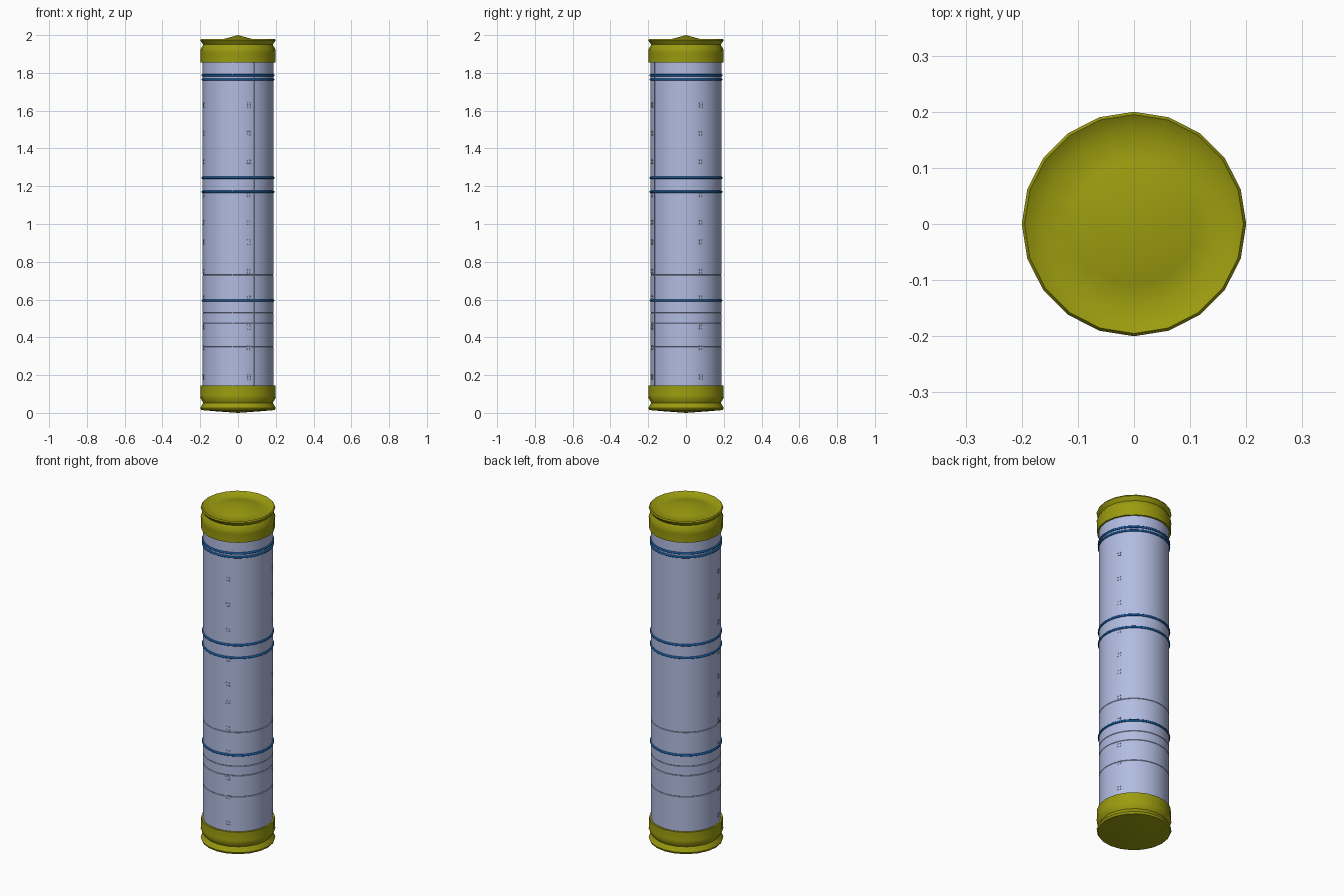
import bpy, bmesh, math
from mathutils import Matrix

cube = bpy.data.objects.get("Cube")
if cube:
    bpy.data.objects.remove(cube, do_unlink=True)


def material(name, rgb):
    m = bpy.data.materials.new(name)
    m.use_nodes = True
    m.diffuse_color = (*rgb, 1)
    m.node_tree.nodes["Principled BSDF"].inputs["Base Color"].default_value = (*rgb, 1)
    return m


olive = material("olive", (0.33, 0.33, 0.005))
lavender = material("pale lavender", (0.44, 0.50, 0.75))
blue = material("deep blue", (0.006, 0.09, 0.31))


def finish(bm, name, mat, angle=30):
    bmesh.ops.recalc_face_normals(bm, faces=bm.faces)
    mesh = bpy.data.meshes.new(name)
    bm.to_mesh(mesh)
    bm.free()
    ob = bpy.data.objects.new(name, mesh)
    bpy.context.collection.objects.link(ob)
    mesh.materials.append(mat)
    bpy.ops.object.select_all(action='DESELECT')
    ob.select_set(True)
    bpy.context.view_layer.objects.active = ob
    bpy.ops.object.shade_smooth_by_angle(angle=math.radians(angle))
    return ob


def lathe(name, profile, sides, mat, angle=30):
    """Spin a (radius, height) profile around the vertical axis."""
    bm = bmesh.new()
    verts = [bm.verts.new((r, 0, z)) for r, z in profile]
    edges = [bm.edges.new(pair) for pair in zip(verts, verts[1:])]
    bmesh.ops.spin(bm, geom=verts + edges, cent=(0, 0, 0), axis=(0, 0, 1),
                   angle=math.tau, steps=sides, use_duplicate=False)
    bmesh.ops.remove_doubles(bm, verts=bm.verts, dist=0.00005)
    return finish(bm, name, mat, angle)


# Tube body with hairline grooves
R = 0.187
profile = [(0, 0.08), (R, 0.08)]
for z in (0.35, 0.475, 0.53, 0.73):
    profile += [(R, z - 0.002), (R - 0.002, z), (R, z + 0.002)]
profile += [(R, 1.92), (0, 1.92)]
lathe("tube_body", profile, 64, lavender)

# End caps with a pinched waist
lathe("top_cap", [(R - 0.004, 1.855), (0.198, 1.855), (0.198, 1.905), (0.2, 1.922),
                  (0.184, 1.950), (0.2, 1.972), (0.195, 1.980), (0.165, 1.961),
                  (0.11, 1.970), (0, 2.0)], 20, olive, 44)
lathe("bottom_cap", [(R - 0.004, 0.145), (0.198, 0.145), (0.198, 0.095), (0.2, 0.080),
                     (0.184, 0.053), (0.2, 0.026), (0.195, 0.015), (0.11, 0.008),
                     (0, 0)], 20, olive, 44)

# Blue bands
for i, z in enumerate((0.595, 1.17, 1.245, 1.765, 1.787)):
    ring = [(R + 0.0065 * math.cos(a), z + 0.0065 * math.sin(a))
            for a in (k * math.tau / 8 for k in range(9))]
    lathe(f"band_{i + 1}", ring, 64, blue, 50)

# Lengthwise seams
bm = bmesh.new()
for azimuth in (-99, -62):
    m = (Matrix.Rotation(math.radians(azimuth), 4, 'Z')
         @ Matrix.Translation((R - 0.001, 0, 1.0))
         @ Matrix.Diagonal((0.005, 0.004, 1.75, 1)))
    bmesh.ops.create_cube(bm, size=1, matrix=m)
finish(bm, "lengthwise_seams", lavender)

# Rivet clusters in three columns
bm = bmesh.new()
heights = (0.19, 0.345, 0.455, 0.61, 0.75, 0.905, 1.01, 1.155, 1.33, 1.48, 1.63)
for azimuth in (-72, 25, -167):
    for z in heights:
        for dy in (-0.007, 0.007):
            for dz in (-0.008, 0.008):
                m = (Matrix.Rotation(math.radians(azimuth), 4, 'Z')
                     @ Matrix.Translation((R, dy, z + dz))
                     @ Matrix.Rotation(math.pi / 2, 4, 'Y'))
                bmesh.ops.create_cone(bm, cap_ends=True, segments=8, radius1=0.005,
                                      radius2=0.004, depth=0.005, matrix=m)
finish(bm, "rivets", lavender)
